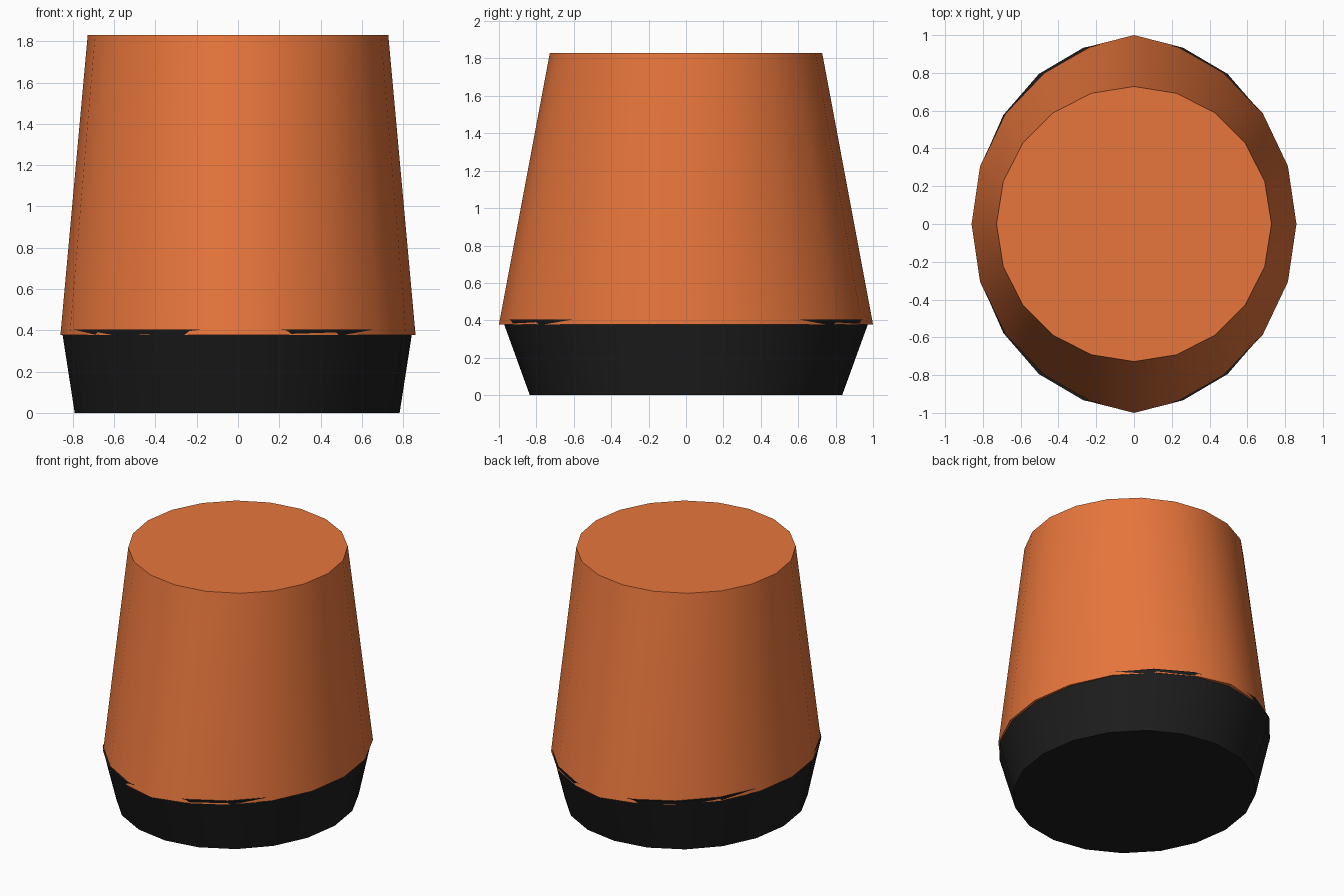
import bpy, bmesh
from math import sin, cos, pi

if "Cube" in bpy.data.objects:
    bpy.data.objects.remove(bpy.data.objects["Cube"])

N = 20


def ellipse(rx, ry, cx=0.0):
    return [(cx + rx * cos(2 * pi * i / N), ry * sin(2 * pi * i / N)) for i in range(N)]


def mirrored(quarter):
    """Full ring from a quarter outline running from +x to +y."""
    half = quarter + [(-x, y) for x, y in quarter[-2::-1]]
    return half + [(-x, -y) for x, y in half[1:-1]]


def loft(name, low, z0, high, z1, color):
    bm = bmesh.new()
    a = [bm.verts.new((x, y, z0)) for x, y in low]
    b = [bm.verts.new((x, y, z1)) for x, y in high]
    for i in range(N):
        j = (i + 1) % N
        bm.faces.new((a[i], a[j], b[j], b[i]))
    bm.faces.new(a[::-1])
    bm.faces.new(b)
    me = bpy.data.meshes.new(name)
    bm.to_mesh(me)
    bm.free()
    ob = bpy.data.objects.new(name, me)
    bpy.context.collection.objects.link(ob)
    mat = bpy.data.materials.new(name + "_color")
    mat.diffuse_color = color
    mat.use_nodes = True
    mat.node_tree.nodes["Principled BSDF"].inputs["Base Color"].default_value = mat.diffuse_color
    me.materials.append(mat)
    # Smooth walls, crisp rims
    bpy.ops.object.select_all(action='DESELECT')
    ob.select_set(True)
    bpy.context.view_layer.objects.active = ob
    bpy.ops.object.shade_smooth_by_angle(angle=pi / 5)
    return ob


# Dark flared base
loft("base", ellipse(0.787, 0.835, -0.004), 0.0,
     ellipse(0.85, 0.982, -0.004), 0.405, (0.012, 0.012, 0.012, 1))

# Orange tapered body: slightly pointed oval rim rising to a round top
rim = [(0.86, 0), (0.815, 0.306), (0.682, 0.586), (0.475, 0.803), (0.235, 0.94), (0, 1)]
loft("body", mirrored(rim), 0.378, ellipse(0.728, 0.728), 1.83, (0.8, 0.18, 0.045, 1))
